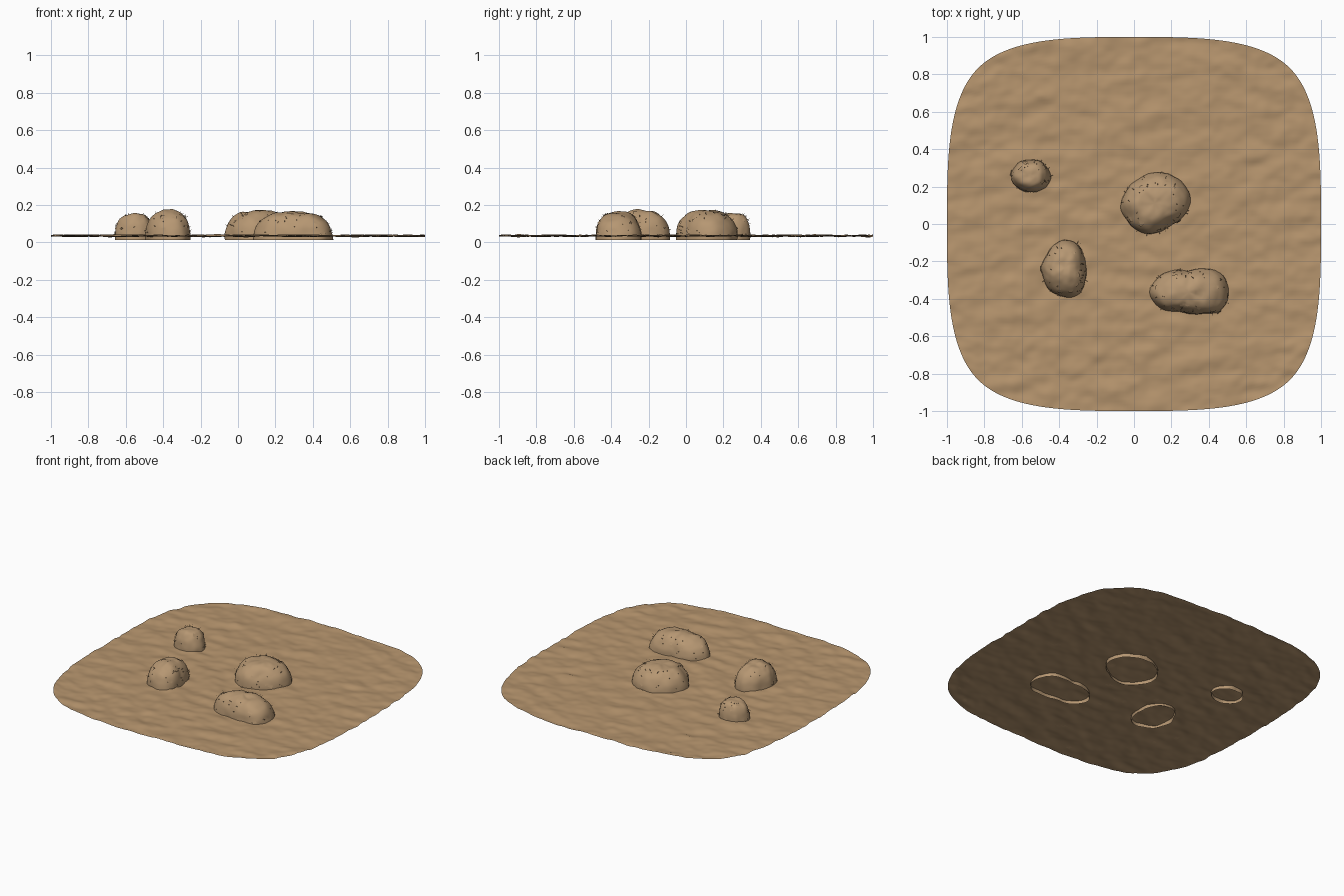
import bpy, bmesh, math, random
from mathutils import Vector, noise

if "Cube" in bpy.data.objects:
    bpy.data.objects.remove(bpy.data.objects["Cube"])

random.seed(4)
TAU = 2 * math.pi


def material(name, color):
    m = bpy.data.materials.new(name)
    m.diffuse_color = (*color, 1)
    m.use_nodes = True
    m.node_tree.nodes["Principled BSDF"].inputs["Base Color"].default_value = m.diffuse_color
    return m


SAND = material("sand", (0.47, 0.30, 0.155))
ROCK = material("rock_tan", (0.47, 0.31, 0.17))


def add_object(name, bm, mat, smooth=True):
    me = bpy.data.meshes.new(name)
    bm.to_mesh(me)
    bm.free()
    ob = bpy.data.objects.new(name, me)
    bpy.context.collection.objects.link(ob)
    me.materials.append(mat)
    for p in me.polygons:
        p.use_smooth = smooth
    return ob


# sand sheet: rounded square with fine ripples
def spline_edge(u):
    t = abs(u)
    return t ** 3 / 6


def sand_sheet(n=120):
    bm = bmesh.new()
    bmesh.ops.create_grid(bm, x_segments=n, y_segments=n, size=1)
    for v in bm.verts:
        u, w = v.co.x, v.co.y
        # soften the corners the way a subdivided square does
        x = u - math.copysign(spline_edge(u), u) * abs(w) ** 3
        y = w - math.copysign(spline_edge(w), w) * abs(u) ** 3
        z = 0.035 + 0.010 * noise.noise(Vector((x * 7, y * 13, 0.3)))
        z += 0.004 * noise.noise(Vector((x * 18, y * 24, 5.1)))
        v.co = (x, y, z)
    return add_object("sand_sheet", bm, SAND)


# smooth periodic outline radius
def outline(radii, a):
    n = len(radii)
    f = (a / TAU * n) % n
    i, t = int(f), f % 1
    p = [radii[(i + k) % n] for k in (-1, 0, 1, 2)]
    return p[1] + 0.5 * t * (p[2] - p[0] + t * (2 * p[0] - 5 * p[1] + 4 * p[2] - p[3]
                             + t * (3 * (p[1] - p[2]) + p[3] - p[0])))


BASE = 0.012


def rock_point(cx, cy, top, radii, a, lift):
    """lift 0 is the foot, 1 the crown"""
    ang = lift * math.pi / 2
    r = outline(radii, a) * max(math.cos(ang), 0) ** 0.72
    x, y = cx + r * math.cos(a), cy + r * math.sin(a)
    z = BASE + (top - BASE) * math.sin(ang) ** 0.85
    bump = noise.noise(Vector((x * 13, y * 13, z * 13)))
    bump += 0.4 * noise.noise(Vector((x * 30, y * 30, z * 30)))
    z += 0.012 * bump * lift
    k = 0.008 * bump * (1 - lift)
    return Vector((x + k * math.cos(a), y + k * math.sin(a), z))


# open-bottomed dome
def rock(name, cx, cy, top, radii, seg=56, rings=18):
    bm = bmesh.new()
    rows = [[bm.verts.new(rock_point(cx, cy, top, radii, TAU * i / seg, j / rings))
             for i in range(seg)] for j in range(rings)]
    crown = bm.verts.new(rock_point(cx, cy, top, radii, 0, 1))
    for j in range(rings - 1):
        for i in range(seg):
            k = (i + 1) % seg
            bm.faces.new((rows[j][i], rows[j][k], rows[j + 1][k], rows[j + 1][i]))
    for i in range(seg):
        bm.faces.new((rows[-1][i], rows[-1][(i + 1) % seg], crown))
    return add_object(name, bm, ROCK)


# flakes lying on the surface and little needles standing off it
def debris(name, cx, cy, top, radii, flakes, needles):
    bm = bmesh.new()
    args = (cx, cy, top, radii)

    def frame():
        a, lift = random.uniform(0, TAU), random.uniform(0.06, 0.72)
        p = rock_point(*args, a, lift)
        t = (rock_point(*args, a + 0.05, lift) - p).normalized()
        n = t.cross(rock_point(*args, a, lift + 0.03) - p).normalized()
        return p, t, n.cross(t), n

    for _ in range(flakes):
        p, t, b, n = frame()
        s, h = random.uniform(0.008, 0.015), random.uniform(0.006, 0.011)
        r = random.uniform(-0.5, 0.5)
        u, w = t * math.cos(r) + b * math.sin(r), b * math.cos(r) - t * math.sin(r)
        vs = [bm.verts.new(p + n * 0.004 + u * i * s + w * j * h)
              for i, j in ((-1, -1), (1, -1), (1, 1), (-1, 1))]
        bm.faces.new(vs)
    for _ in range(needles):
        p, t, b, n = frame()
        tip = p + n * random.uniform(0.012, 0.022) + t * random.uniform(-0.006, 0.006)
        ring = [bm.verts.new(p + d * 0.0016) for d in (t, b, -t, -b)]
        end = bm.verts.new(tip)
        for i in range(4):
            bm.faces.new((ring[i], ring[(i + 1) % 4], end))
    return add_object(name, bm, ROCK, False)


sand_sheet()

# name, centre x, centre y, crown height, outline radii every 30 degrees
ROCKS = [
    ("small_rock", -0.555, 0.257, 0.158,
     [.107, .1, .095, .085, .095, .1, .105, .095, .09, .09, .095, .105]),
    ("round_rock", 0.11, 0.11, 0.17,
     [.19, .19, .175, .165, .155, .165, .18, .175, .175, .165, .145, .165]),
    ("tall_rock", -0.37, -0.235, 0.17,
     [.11, .12, .145, .15, .135, .12, .125, .13, .145, .155, .16, .13]),
    ("long_rock", 0.294, -0.364, 0.162,
     [.213, .195, .145, .118, .135, .175, .21, .175, .12, .117, .137, .195]),
]
for name, cx, cy, top, radii in ROCKS:
    size = sum(radii) / 12
    rock(name, cx, cy, top, radii)
    debris(name + "_flakes", cx, cy, top, radii, int(100 * size), int(200 * size))
